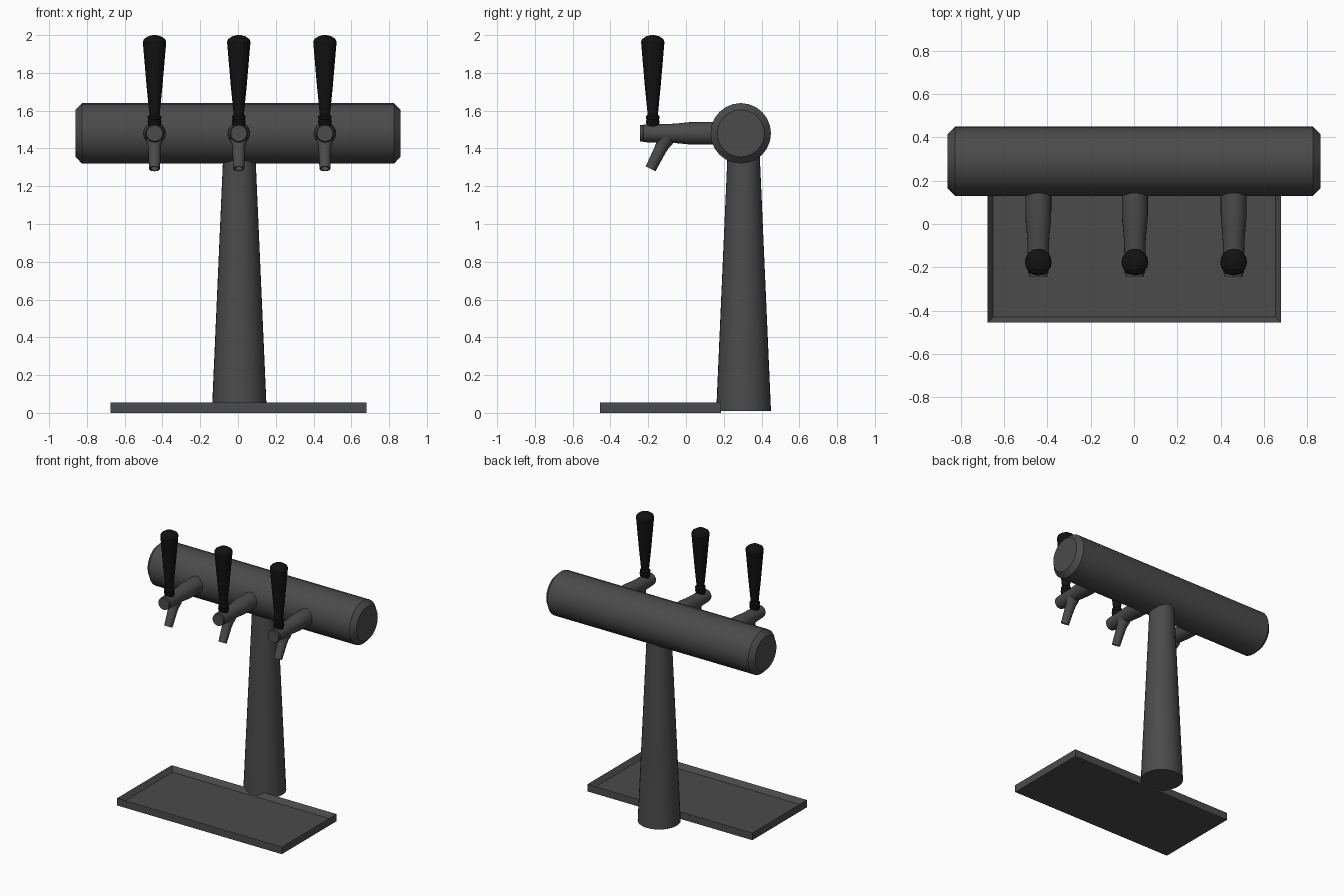
import bpy, bmesh, math
from mathutils import Vector

if "Cube" in bpy.data.objects:
    bpy.data.objects.remove(bpy.data.objects["Cube"])


def material(name, v):
    m = bpy.data.materials.new(name)
    m.diffuse_color = (v, v, v, 1)
    m.use_nodes = True
    m.node_tree.nodes["Principled BSDF"].inputs["Base Color"].default_value = m.diffuse_color
    return m


METAL = material("dark_metal", 0.07)
BLACK = material("black_plastic", 0.006)


def finish(name, bm, mat, smooth=True):
    bmesh.ops.recalc_face_normals(bm, faces=bm.faces)
    me = bpy.data.meshes.new(name)
    bm.to_mesh(me)
    bm.free()
    me.materials.append(mat)
    ob = bpy.data.objects.new(name, me)
    bpy.context.collection.objects.link(ob)
    if smooth:
        bpy.ops.object.select_all(action='DESELECT')
        ob.select_set(True)
        bpy.context.view_layer.objects.active = ob
        bpy.ops.object.shade_smooth_by_angle(angle=math.radians(30))
    return ob


def lathe(name, profile, origin, axis, sides, mat, smooth=True):
    """Closed solid of revolution; profile holds (radius, distance along axis)."""
    rot = Vector((0, 0, 1)).rotation_difference(Vector(axis))
    bm = bmesh.new()
    rings = []
    for r, t in profile:
        ring = []
        for i in range(sides):
            a = 2 * math.pi * i / sides
            p = Vector((r * math.cos(a), r * math.sin(a), t))
            ring.append(bm.verts.new(rot @ p + Vector(origin)))
        rings.append(ring)
    for lo, hi in zip(rings, rings[1:]):
        for i in range(sides):
            j = (i + 1) % sides
            bm.faces.new((lo[i], lo[j], hi[j], hi[i]))
    bm.faces.new(rings[0][::-1])
    bm.faces.new(rings[-1])
    return finish(name, bm, mat, smooth)


# Drip tray: box with a recessed top
bm = bmesh.new()
bmesh.ops.create_cube(bm, size=1)
for v in bm.verts:
    v.co = (v.co.x * 1.355 + 0.002, v.co.y * 0.64 - 0.135, (v.co.z + 0.5) * 0.055)
bm.normal_update()
top = max(bm.faces, key=lambda f: f.calc_center_median().z)
bmesh.ops.inset_region(bm, faces=[top], thickness=0.036)
bmesh.ops.translate(bm, verts=top.verts, vec=(0, 0, -0.035))
finish("drip_tray", bm, METAL, smooth=False)

# Tapered column
lathe("column", [(0.145, 0.01), (0.083, 1.42)], (0.007, 0.305, 0), (0, 0, 1), 32, METAL)

# Horizontal bar with bevelled ends
lathe("bar", [(0.125, -0.86), (0.16, -0.826), (0.16, 0.826), (0.125, 0.86)],
      (0, 0.29, 1.48), (1, 0, 0), 24, METAL)

# Three taps
body = [(0.06, -0.20), (0.06, -0.06), (0.059, -0.02), (0.054, 0.03), (0.05, 0.08),
        (0.047, 0.22), (0.047, 0.225), (0.043, 0.228), (0.043, 0.243)]
spout = [(0.045, -0.03), (0.045, 0.0), (0.036, 0.03), (0.033, 0.06), (0.029, 0.17),
         (0.021, 0.17), (0.021, 0.11)]
handle = [(0.026, 1.50), (0.034, 1.53), (0.037, 1.545), (0.032, 1.552), (0.036, 1.56),
          (0.036, 1.57), (0.027, 1.578), (0.042, 1.73), (0.062, 1.965),
          (0.055, 1.98), (0.035, 1.993), (0.012, 2.0)]
for n, x in zip(("left", "middle", "right"), (-0.442, 0.004, 0.46)):
    lathe(n + "_tap_body", body, (x, 0, 1.48), (0, -1, 0), 24, METAL)
    lathe(n + "_tap_spout", spout, (x, -0.111, 1.444), (0, -0.45, -0.893), 20, METAL)
    lathe(n + "_tap_handle", handle, (x, -0.176, 0), (0, 0, 1), 16, BLACK, smooth=False)
